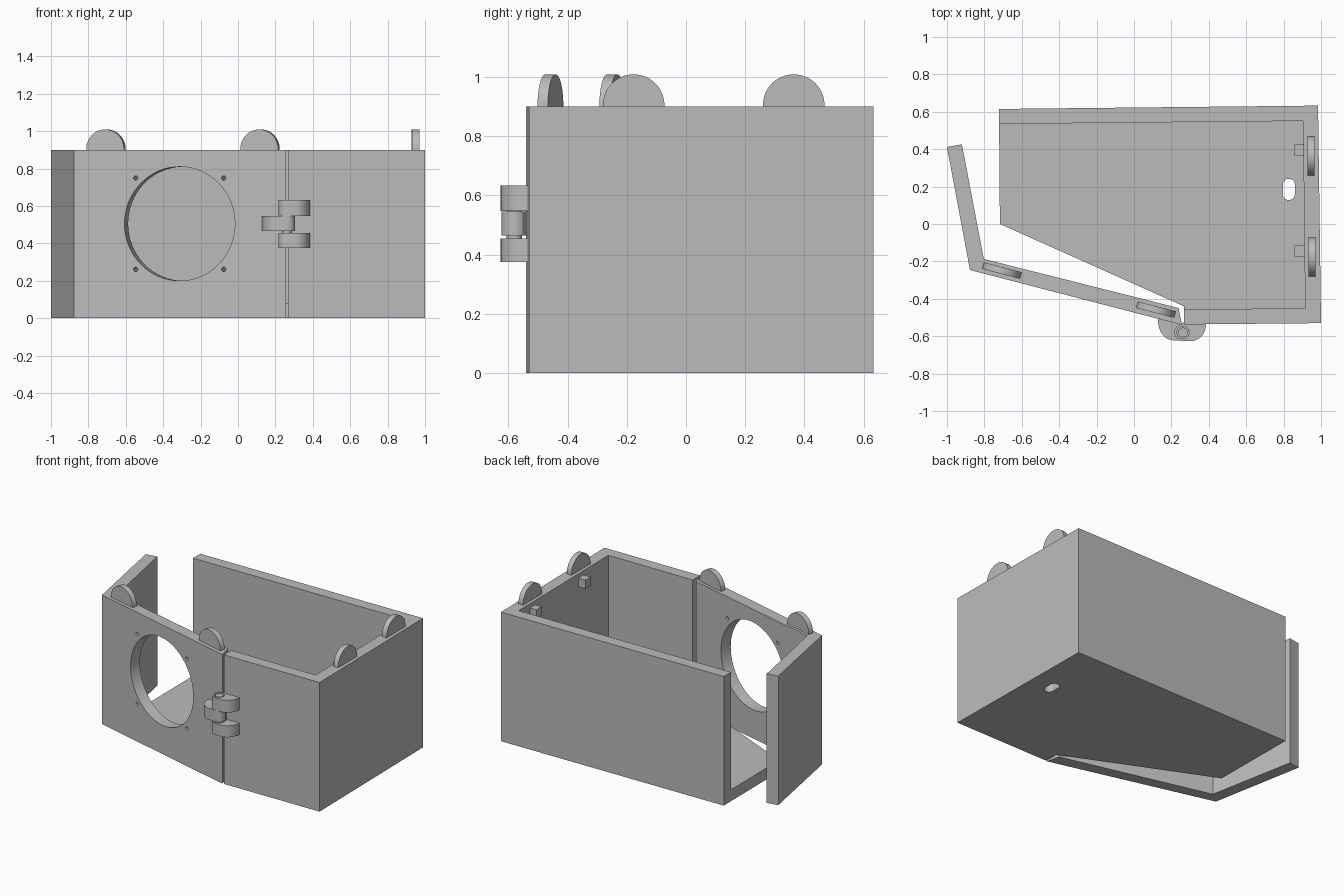
import bpy, bmesh, math
from mathutils import Matrix, Vector

if "Cube" in bpy.data.objects:
    bpy.data.objects.remove(bpy.data.objects["Cube"])

grey = bpy.data.materials.new("plain grey")
grey.diffuse_color = (0.5, 0.5, 0.5, 1)
grey.use_nodes = True
grey.node_tree.nodes["Principled BSDF"].inputs["Base Color"].default_value = grey.diffuse_color


def finish(bm, name):
    bmesh.ops.recalc_face_normals(bm, faces=bm.faces)
    me = bpy.data.meshes.new(name)
    bm.to_mesh(me)
    bm.free()
    me.materials.append(grey)
    ob = bpy.data.objects.new(name, me)
    bpy.context.collection.objects.link(ob)
    return ob


def prism(name, pts, z0, z1):
    """Extrude a plan outline from z0 to z1."""
    bm = bmesh.new()
    face = bm.faces.new([bm.verts.new((x, y, z0)) for x, y in pts])
    ext = bmesh.ops.extrude_face_region(bm, geom=[face])
    verts = [v for v in ext["geom"] if isinstance(v, bmesh.types.BMVert)]
    bmesh.ops.translate(bm, verts=verts, vec=(0, 0, z1 - z0))
    return finish(bm, name)


def rods(name, centres, axis, length):
    """One mesh of cylinders, each given as (centre, radius, sides)."""
    bm = bmesh.new()
    rot = Vector(axis).to_track_quat('Z', 'Y').to_matrix().to_4x4()
    for c, r, n in centres:
        bmesh.ops.create_cone(bm, cap_ends=True, segments=n, radius1=r, radius2=r,
                              depth=length, matrix=Matrix.Translation(c) @ rot)
    return finish(bm, name)


def activate(ob):
    bpy.ops.object.select_all(action='DESELECT')
    ob.select_set(True)
    bpy.context.view_layer.objects.active = ob


def cut(ob, cutter):
    mod = ob.modifiers.new("cut", 'BOOLEAN')
    mod.operation, mod.solver, mod.object = 'DIFFERENCE', 'EXACT', cutter
    activate(ob)
    bpy.ops.object.modifier_apply(modifier=mod.name)
    bpy.data.objects.remove(cutter)


def smooth(ob):
    activate(ob)
    bpy.ops.object.shade_smooth_by_angle(angle=math.radians(30))


def arc(cx, cy, rx, ry, a0, a1, n):
    return [(cx + rx * math.cos(math.radians(a0 + (a1 - a0) * i / n)),
             cy + ry * math.sin(math.radians(a0 + (a1 - a0) * i / n))) for i in range(n + 1)]


# Box body: floor with three walls, left and diagonal sides open
H, FLOOR = 0.9, 0.08
body = prism("box_body", [(-0.722, 0.615), (0.984, 0.633), (1.0, -0.53),
                          (0.267, -0.537), (0.267, -0.44), (-0.717, 0.0)], 0, H)
cut(body, prism("cavity", [(-1.1, 0.531), (0.904, 0.551), (0.915, -0.452),
                           (-1.1, -0.46)], FLOOR, 1.2))
# Rounded slot through the floor
slot = arc(0.828, 0.212, 0.032, 0.03, 0, 180, 12) + arc(0.828, 0.158, 0.032, 0.03, 180, 360, 12)
cut(body, prism("slot", slot, -0.1, 0.2))
smooth(body)

# Door panel with bent wing
a, b = Vector((-0.877, -0.246, 0)), Vector((0.257, -0.54, 0))
along = (b - a).normalized()
normal = Vector((-along.y, along.x, 0))
door = prism("door", [a.xy, b.xy, (0.238, -0.449), (-0.803, -0.187),
                      (-0.92, 0.426), (-1.0, 0.412)], 0, H)
# Large round opening and four screw holes
mid = a + along * 0.584 + Vector((0, 0, 0.505))
holes = [(mid, 0.305, 64)]
for s in (-1, 1):
    for t in (-1, 1):
        holes.append((mid + along * 0.243 * s + Vector((0, 0, 0.244 * t)), 0.012, 16))
cut(door, rods("hole_cutter", holes, normal, 0.4))
smooth(door)

# Half-round tabs standing on the top edges
side = Vector((0, 1, 0))
for i, (x, y, d) in enumerate([(-0.706, -0.249, along), (0.118, -0.458, along),
                               (0.946, 0.364, side), (0.952, -0.177, side)]):
    tab = prism(f"top_tab_{i + 1}", [(0.104, -0.01)] + arc(0, 0.005, 0.104, 0.104, 0, 180, 32)
                + [(-0.104, -0.01)], -0.018, 0.018)
    n = d.cross(Vector((0, 0, 1)))
    m = Matrix((d, (0, 0, 1), n)).transposed().to_4x4()
    tab.matrix_world = Matrix.Translation((x, y, H)) @ m
    smooth(tab)

# Small pegs on the inside of the right wall
for i, y in enumerate((0.395, -0.145)):
    prism(f"inner_peg_{i + 1}", [(0.857, y - 0.03), (0.92, y - 0.03),
                                 (0.92, y + 0.03), (0.857, y + 0.03)], 0.81, 0.87)

# Hinge: two box knuckles, one door knuckle and the pin
px, py = 0.262, -0.58
knuckle = ([(0.385, -0.52), (0.275, -0.52)] + arc(px, py, 0.046, 0.046, 120, 270, 14)
           + arc(0.305, -0.535, 0.08, 0.091, 270, 360, 12))
for i, (z0, z1) in enumerate([(0.375, 0.455), (0.547, 0.633)]):
    k = prism(f"box_knuckle_{i + 1}", knuckle, z0, z1)
    cut(k, rods("bore", [((px, py, 0.5), 0.033, 24)], (0, 0, 1), 1))
    smooth(k)
door_knuckle = prism("door_knuckle", arc(0.212, -0.52, 0.083, 0.102, 180, 270, 12)
                     + arc(px, py, 0.044, 0.044, 270, 400, 12)
                     + [(0.247, -0.53), (0.2, -0.515), (0.13, -0.495)], 0.465, 0.545)
smooth(door_knuckle)
smooth(rods("hinge_pin", [((px, py, 0.504), 0.026, 24)], (0, 0, 1), 0.258))
